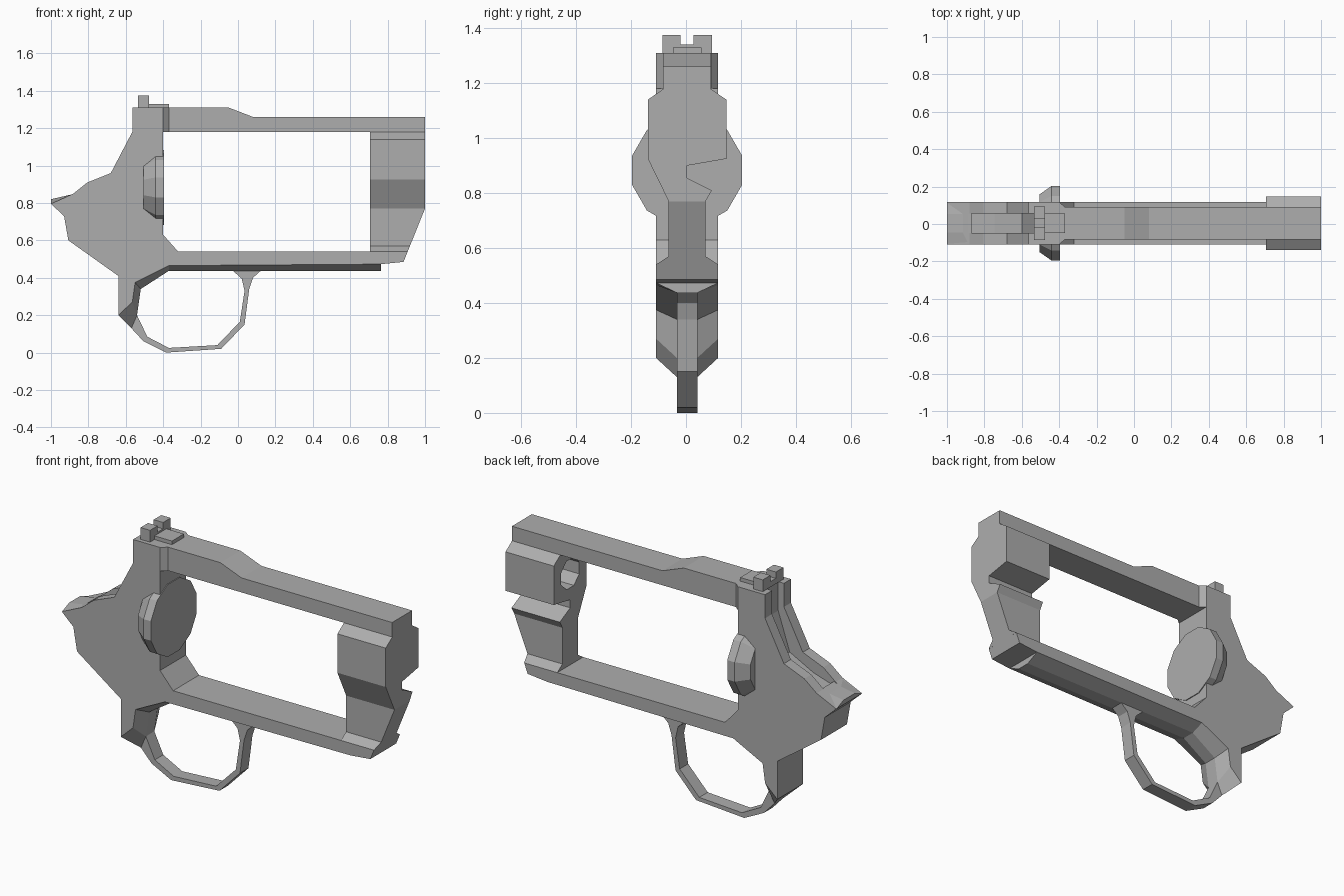
import bpy
import bmesh
from math import sin, cos, pi
from mathutils import Vector

cube = bpy.data.objects.get("Cube")
if cube:
    bpy.data.objects.remove(cube, do_unlink=True)

steel = bpy.data.materials.new("grey_steel")
steel.use_nodes = True
GREY = (0.42, 0.42, 0.42, 1)
steel.diffuse_color = GREY
steel.node_tree.nodes["Principled BSDF"].inputs["Base Color"].default_value = GREY

CY = 0.004      # centre plane of the frame
WIDE = 0.113    # half width of the frame
STRAP = 0.087   # half width of the top strap
THIN = 0.037    # half width of the trigger guard


def finish(name, bm):
    bmesh.ops.recalc_face_normals(bm, faces=bm.faces)
    mesh = bpy.data.meshes.new(name)
    bm.to_mesh(mesh)
    bm.free()
    mesh.materials.append(steel)
    ob = bpy.data.objects.new(name, mesh)
    bpy.context.collection.objects.link(ob)
    return ob


def loft_bm(rings):
    """Skin a row of equal rings and cap both ends."""
    bm = bmesh.new()
    rows = [[bm.verts.new(p) for p in ring] for ring in rings]
    n = len(rows[0])
    for a, b in zip(rows, rows[1:]):
        for i in range(n):
            j = (i + 1) % n
            bm.faces.new((a[i], a[j], b[j], b[i]))
    bm.faces.new(rows[0])
    bm.faces.new(rows[-1])
    return bm


def slab(name, outline, half):
    """Side outline (x, z) given thickness across y."""
    return finish(name, loft_bm([[(x, CY + y, z) for x, z in outline]
                                 for y in (-half, half)]))


def strip(name, outer, inner, w_outer, w_inner):
    """Bar between two side paths, each with its own half width."""
    rings = []
    for (ax, az), (bx, bz) in zip(outer, inner):
        rings.append([(ax, CY + w_outer, az), (ax, CY - w_outer, az),
                      (bx, CY - w_inner, bz), (bx, CY + w_inner, bz)])
    return finish(name, loft_bm(rings))


def extrusion(section, x0, x1):
    """Cross-section (y, z) drawn out along x."""
    return loft_bm([[(x, CY + y, z) for y, z in section] for x in (x0, x1)])


def polygon(x, z, radius, sides):
    step = 2 * pi / sides
    return [(x, CY + radius * cos((i + 0.5) * step), z + radius * sin((i + 0.5) * step))
            for i in range(sides)]


def cut(target, cutter):
    cutter.hide_render = True
    mod = target.modifiers.new("cut", "BOOLEAN")
    mod.operation = "DIFFERENCE"
    mod.solver = "EXACT"
    mod.object = cutter
    bpy.context.view_layer.objects.active = target
    bpy.ops.object.modifier_apply(modifier=mod.name)
    bpy.data.objects.remove(cutter, do_unlink=True)


# Rear frame and lower rail in one outline
edge = [(-0.64, 0.2), (-0.565, 0.27), (-0.55, 0.375), (-0.37, 0.465), (0.765, 0.473)]
frame = slab("rear_frame_and_lower_rail", edge + [
    (0.885, 0.485), (0.907, 0.54), (-0.32, 0.54), (-0.4, 0.63), (-0.4, 1.31),
    (-0.565, 1.31), (-0.565, 1.18), (-0.68, 0.96), (-0.805, 0.91), (-0.88, 0.85),
    (-1.0, 0.795), (-0.93, 0.73), (-0.907, 0.6), (-0.64, 0.41)], WIDE)

# Hammer slot down the back
cut(frame, slab("slot_cutter", [
    (-0.53, 1.4), (-0.53, 1.15), (-0.6, 0.94), (-0.745, 0.865), (-0.89, 0.82),
    (-0.9, 1.4)], 0.052))

# Crowned tail behind the slot
strip("tail_crown", [(-0.87, 0.85), (-1.0, 0.795)], [(-0.89, 0.838), (-1.0, 0.82)],
      WIDE - 0.003, 0.05)

# Chamfer along the underside and around the trigger opening
strip("underside_chamfer", edge,
      [(-0.57, 0.13), (-0.54, 0.2), (-0.52, 0.34), (-0.37, 0.437), (0.765, 0.437)],
      WIDE, THIN)

# Trigger guard loop
strip("trigger_guard",
      [(-0.59, 0.16), (-0.57, 0.13), (-0.505, 0.06), (-0.385, 0.0), (-0.09, 0.02),
       (0.035, 0.15), (0.06, 0.34), (0.08, 0.4), (0.125, 0.44)],
      [(-0.55, 0.23), (-0.54, 0.2), (-0.485, 0.085), (-0.37, 0.025), (-0.11, 0.04),
       (0.01, 0.165), (0.035, 0.33), (0.02, 0.395), (-0.03, 0.44)], THIN, THIN)

# Top strap and the collar joining it to the rear frame
slab("top_strap", [(-0.4, 1.18), (1.0, 1.18), (1.0, 1.26), (0.08, 1.26),
                   (-0.05, 1.31), (-0.4, 1.31)], STRAP)
strip("strap_collar", [(-0.4, 1.18), (-0.4, 1.31)], [(-0.37, 1.18), (-0.37, 1.31)],
      WIDE, STRAP + 0.001)

# Front block with a notch on the left side and a raked lower front
section = [(-0.085, 1.18), (-0.143, 1.14), (-0.143, 0.925), (-0.067, 0.77),
           (-0.067, 0.57), (-WIDE, 0.54), (WIDE, 0.54), (0.067, 0.57), (0.067, 0.77),
           (0.09, 0.81), (0, 0.855), (0, 0.9), (0.143, 0.925), (0.143, 1.14), (0.085, 1.18)]
bm = extrusion(section, 0.705, 1.0)
rake = Vector((0.885 - 1.0, 0, 0.485 - 0.77))
bmesh.ops.bisect_plane(bm, geom=bm.verts[:] + bm.edges[:] + bm.faces[:], dist=1e-5,
                       plane_co=(1.0, 0, 0.77), plane_no=(-rake.z, 0, rake.x),
                       clear_outer=True)
bmesh.ops.holes_fill(bm, edges=[e for e in bm.edges if e.is_boundary], sides=0)
block = finish("front_block", bm)

# Blind barrel bore in the rear of the block
cut(block, finish("bore_cutter", loft_bm([polygon(x, 1.045, 0.085, 8) for x in (0.6, 0.85)])))

# Bevelled recoil plate
finish("recoil_plate", loft_bm([polygon(x, 0.883, r, 12) for x, r in
                                ((-0.505, 0.16), (-0.44, 0.207), (-0.395, 0.207))]))

# Rear sight with a square notch, and its leaf
finish("rear_sight", extrusion([
    (-0.09, 1.31), (0.09, 1.31), (0.09, 1.375), (0.024, 1.375), (0.024, 1.34),
    (-0.024, 1.34), (-0.024, 1.375), (-0.09, 1.375)], -0.535, -0.477))
slab("sight_leaf", [(-0.477, 1.31), (-0.37, 1.31), (-0.37, 1.33), (-0.477, 1.33)], 0.052)
